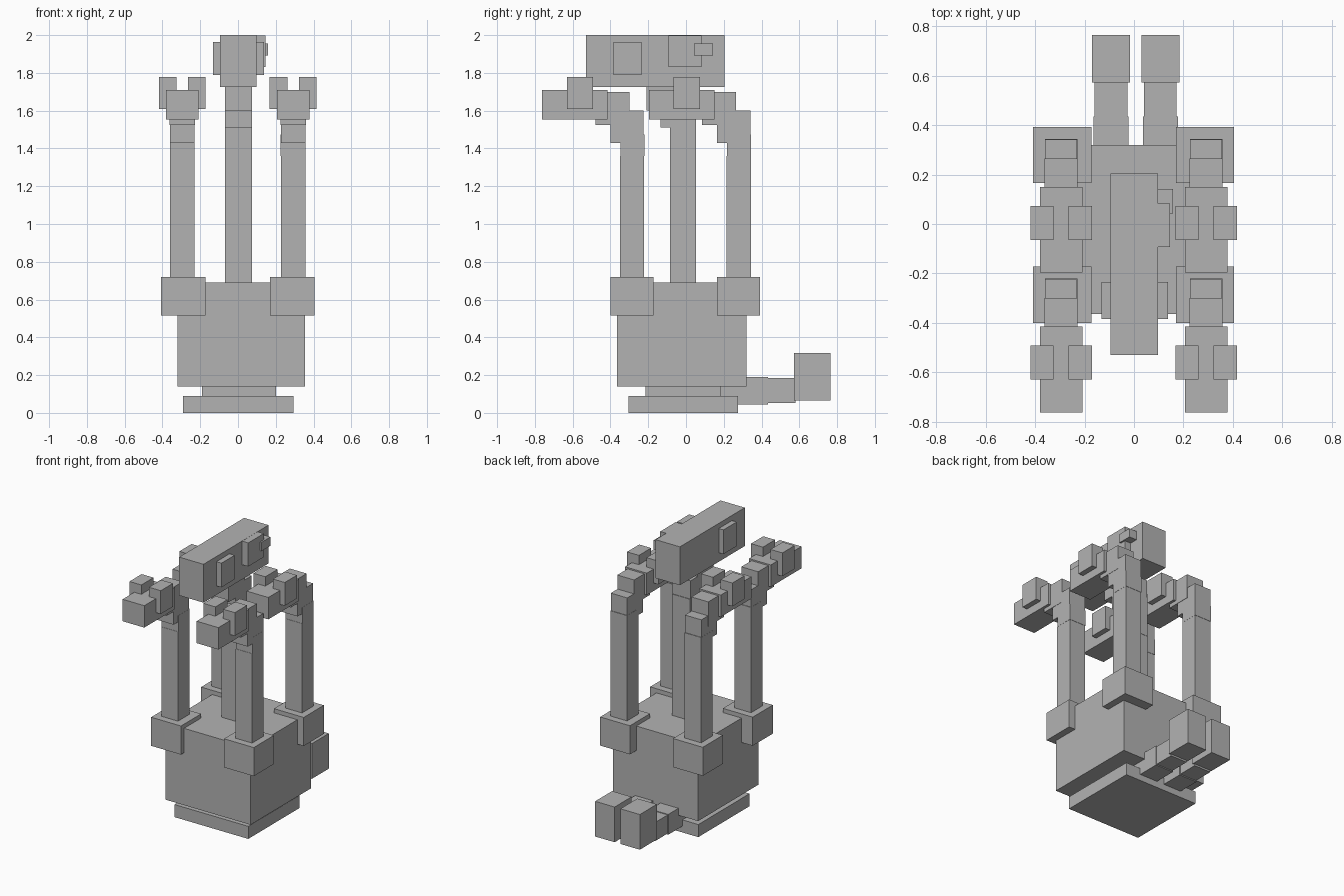
import bpy
import bmesh
from mathutils import Vector

old = bpy.data.objects.get("Cube")
if old:
    bpy.data.objects.remove(old, do_unlink=True)

GREY = (0.45, 0.45, 0.45, 1.0)
grey = bpy.data.materials.new("plain_grey")
grey.use_nodes = True
grey.diffuse_color = GREY
grey.node_tree.nodes["Principled BSDF"].inputs["Base Color"].default_value = GREY


def block(name, x, y, z):
    """Axis-aligned block given as a (low, high) span on each axis."""
    low, high = (Vector(corner) for corner in zip(x, y, z))
    bm = bmesh.new()
    bmesh.ops.create_cube(bm, size=1)
    for v in bm.verts:
        v.co = v.co * (high - low)
    mesh = bpy.data.meshes.new(name)
    bm.to_mesh(mesh)
    bm.free()
    mesh.materials.append(grey)
    obj = bpy.data.objects.new(name, mesh)
    obj.location = (low + high) / 2
    bpy.context.collection.objects.link(obj)
    return obj


def around(center, half):
    return (center - half, center + half)


def shift(span, offset):
    return (span[0] + offset, span[1] + offset)


# Base and body
block("base_plate", (-0.29, 0.295), (-0.305, 0.275), (0, 0.09))
block("base_stem", (-0.19, 0.20), (-0.215, 0.185), (0.085, 0.145))
block("body", (-0.32, 0.355), (-0.365, 0.32), (0.14, 0.69))


# Corner necks: socket, column, stepped bend, head and two ears
def corner_neck(label, x, dy):
    def part(name, cx, half, y, z):
        block(f"{label}_{name}", around(cx, half), shift(y, dy), z)

    side = 1 if x > 0 else -1
    part("socket", x - side * 0.005, 0.118, (-0.40, -0.172), (0.515, 0.72))
    part("column", x, 0.065, (-0.35, -0.222), (0.65, 1.36))
    part("upper_column", x, 0.066, (-0.348, -0.22), (1.36, 1.475))
    part("lower_bend", x, 0.065, (-0.40, -0.224), (1.43, 1.60))
    part("upper_bend", x, 0.067, (-0.48, -0.30), (1.525, 1.70))
    part("head", x, 0.086, (-0.762, -0.415), (1.553, 1.71))
    for ear, ear_side in (("right", -1), ("left", 1)):
        part(f"{ear}_ear", x + ear_side * 0.077, 0.047, (-0.63, -0.492), (1.61, 1.777))


for row, dy in (("front", 0), ("back", 0.565)):
    for side, x in (("right", -0.295), ("left", 0.292)):
        corner_neck(f"{row}_{side}", x, dy)

# Central neck, leaning forward in steps
neck_x = (-0.07, 0.073)
block("central_column", neck_x, (-0.085, 0.052), (0.65, 1.27))
block("central_upper_column", neck_x, (-0.084, 0.054), (1.27, 1.56))
block("central_lower_bend", neck_x, (-0.135, 0.05), (1.51, 1.69))
block("central_upper_bend", neck_x, (-0.21, -0.03), (1.60, 1.76))

# Central head with side eyes, and a box and stub on its left
block("main_head", (-0.095, 0.098), (-0.53, 0.205), (1.725, 2.0))
block("main_eyes", (-0.132, 0.138), (-0.385, -0.235), (1.79, 1.963))
block("side_box", (0.05, 0.146), (-0.093, 0.083), (1.83, 1.999))
block("side_stub", (0.05, 0.158), (0.042, 0.142), (1.892, 1.955))

# Paired tails at the back with square ends
for side, x in (("right", -0.093), ("left", 0.107)):
    block(f"{side}_tail_root", around(x, 0.071), (0.18, 0.435), (0.045, 0.19))
    block(f"{side}_tail_middle", around(x, 0.066), (0.435, 0.58), (0.052, 0.185))
    block(f"{side}_tail_end", around(x, 0.077), (0.573, 0.765), (0.065, 0.317))
